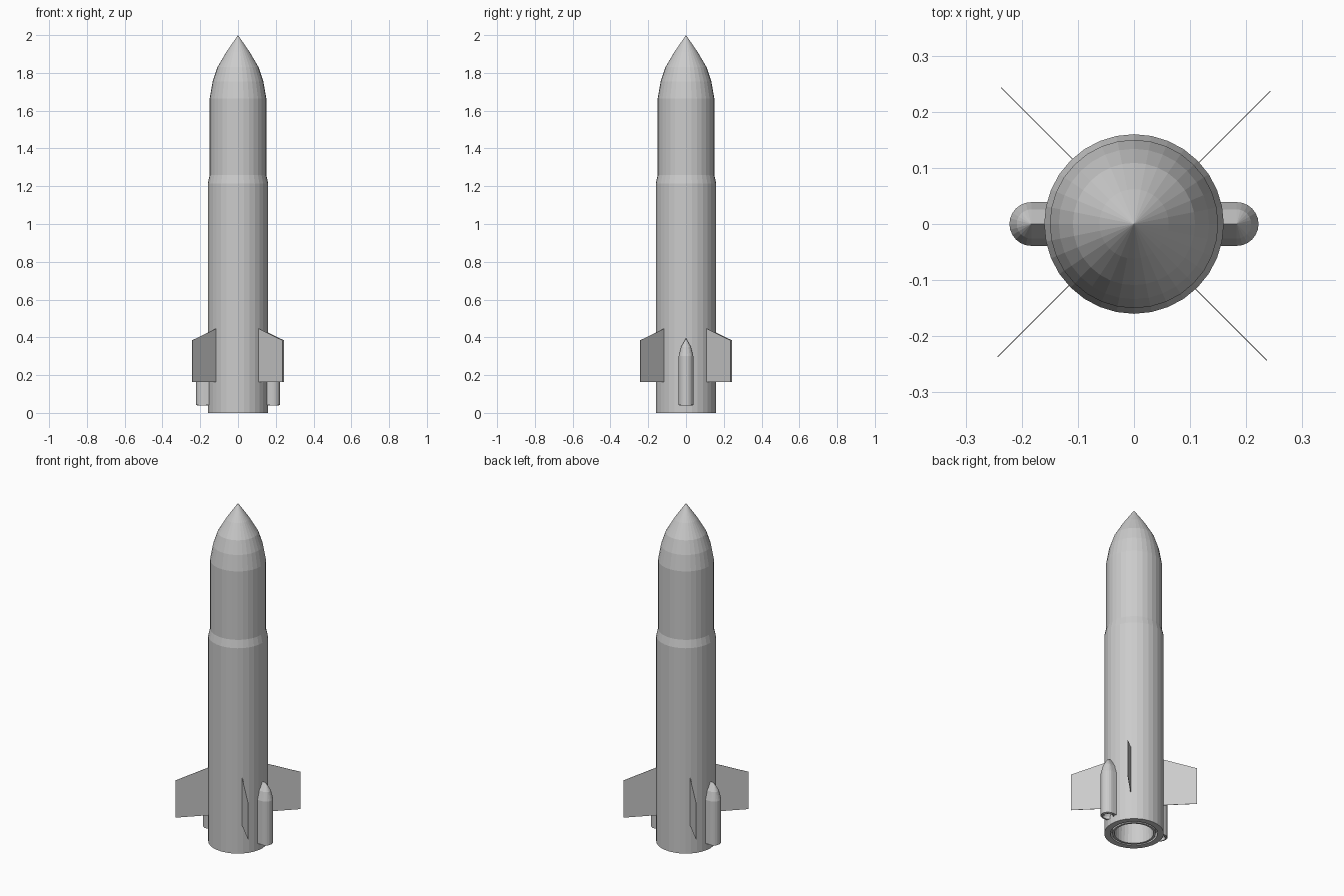
import bpy, bmesh, math
from mathutils import Matrix

if "Cube" in bpy.data.objects:
    bpy.data.objects.remove(bpy.data.objects["Cube"])

grey = bpy.data.materials.new("plain grey")
grey.diffuse_color = (0.6, 0.6, 0.6, 1)
grey.use_nodes = True
grey.node_tree.nodes["Principled BSDF"].inputs["Base Color"].default_value = grey.diffuse_color


def finish(name, bm):
    bmesh.ops.remove_doubles(bm, verts=bm.verts, dist=1e-5)
    bmesh.ops.recalc_face_normals(bm, faces=bm.faces)
    mesh = bpy.data.meshes.new(name)
    bm.to_mesh(mesh)
    bm.free()
    mesh.materials.append(grey)
    ob = bpy.data.objects.new(name, mesh)
    bpy.context.collection.objects.link(ob)
    return ob


def loft(name, rings):
    """Skin a list of closed rings holding equal numbers of points."""
    bm = bmesh.new()
    loops = [[bm.verts.new(p) for p in ring] for ring in rings]
    n = len(rings[0])
    for a, b in zip(loops, loops[1:]):
        for i in range(n):
            j = (i + 1) % n
            bm.faces.new((a[i], a[j], b[j], b[i]))
    bmesh.ops.dissolve_degenerate(bm, edges=bm.edges, dist=1e-6)
    return finish(name, bm)


def circle(r, z, n=32, cx=0.0):
    return [(cx + r * math.cos(2 * math.pi * i / n),
             r * math.sin(2 * math.pi * i / n), z) for i in range(n)]


# Body: hull, stepped shoulder, pointed nose, open tail with engine bell
profile = [(0.0, 0.15), (0.098, 0.15), (0.105, 0.0), (0.117, 0.0),
           (0.117, 0.03), (0.127, 0.03), (0.127, 0.0), (0.16, 0.0),
           (0.16, 1.215), (0.15, 1.26), (0.15, 1.665), (0.134, 1.755),
           (0.109, 1.83), (0.062, 1.91), (0.0, 2.0)]
loft("rocket_body", [circle(r, z) for r, z in profile])


# Side boosters: rounded outer half running straight back into the hull
def booster_ring(r, z, side, n=12):
    pts = [(0.14, -r, z)]
    for i in range(n + 1):
        a = -math.pi / 2 + math.pi * i / n
        pts.append((0.183 + r * math.cos(a), r * math.sin(a), z))
    pts.append((0.14, r, z))
    return [(side * x, y, zz) for x, y, zz in pts]


for side, label in ((1, "right"), (-1, "left")):
    shell = [(0.039, 0.042), (0.039, 0.30), (0.026, 0.35), (0.0, 0.395)]
    loft(label + "_booster", [booster_ring(r, z, side) for r, z in shell])
    # Base plate with a small recessed nozzle
    nozzle = [(0.0, 0.085), (0.024, 0.085), (0.028, 0.038),
              (0.034, 0.038), (0.034, 0.044), (0.0, 0.086)]
    loft(label + "_booster_nozzle",
         [circle(r, z, 16, side * 0.183) for r, z in nozzle])
    # Flat underside around the nozzle
    outer = booster_ring(0.039, 0.042, side)
    inner = [(side * 0.183 + (x - side * 0.183) * 0.7, y * 0.7, z)
             for x, y, z in outer]
    loft(label + "_booster_base", [outer, inner])

# Four thin swept fins on the diagonals
FIN = [(0.157, 0.164), (0.339, 0.164), (0.339, 0.384), (0.157, 0.447)]
for k, label in enumerate(("back_right", "back_left", "front_left", "front_right")):
    bm = bmesh.new()
    faces = [bm.faces.new([bm.verts.new((x, y, z)) for x, z in FIN])
             for y in (-0.0055, -0.0035)]
    bmesh.ops.bridge_loops(bm, edges=bm.edges)
    bm.transform(Matrix.Rotation(math.radians(45 + 90 * k), 4, 'Z'))
    finish(label + "_fin", bm)
